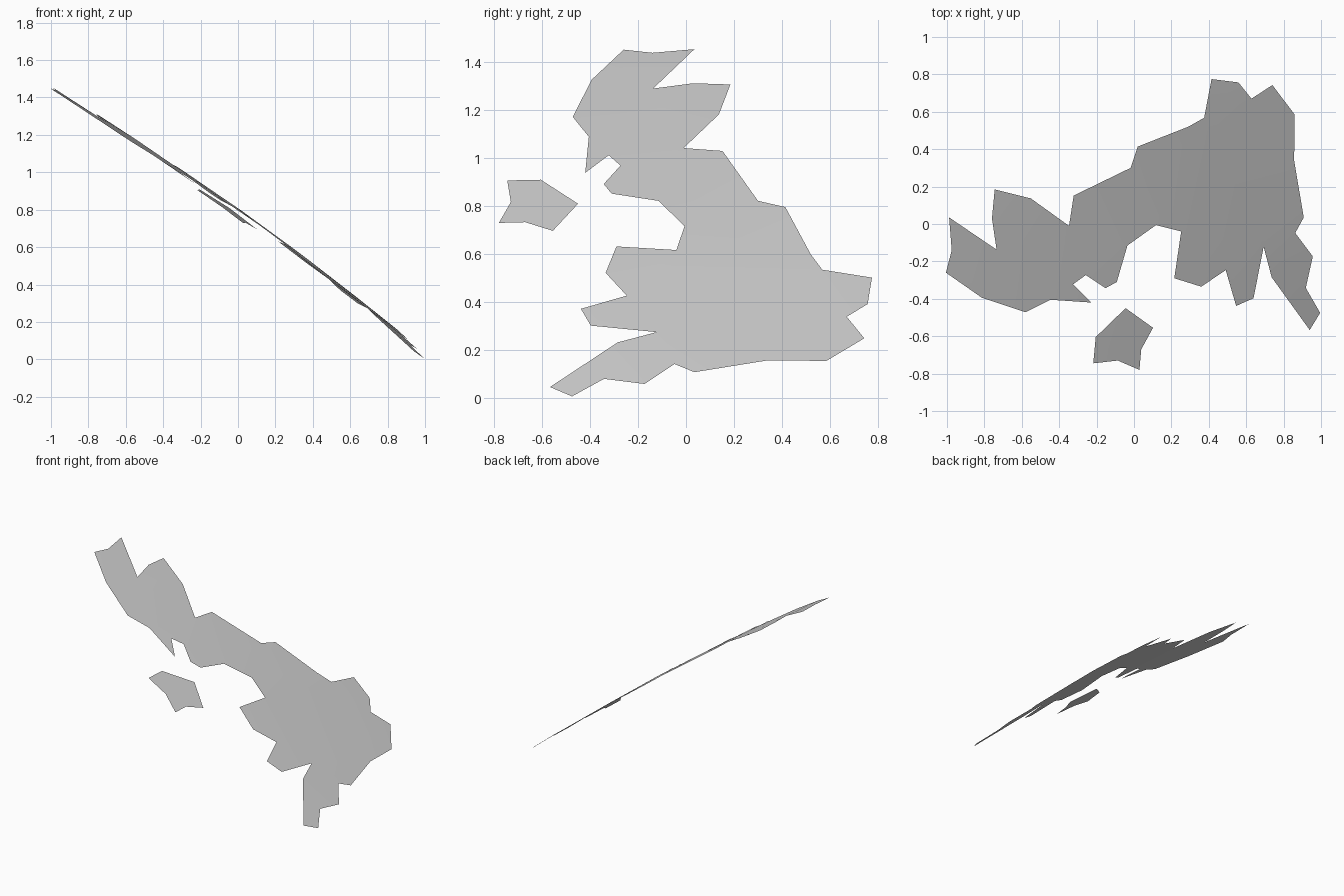
import bpy, bmesh, math

# The land is a patch of a large globe: outlines are given in (y, z), x follows from the sphere
R = 16.4
CX, CY, CZ = -9.507, 0.479, -12.555


def on_globe(y, z):
    return (CX + math.sqrt(R * R - (y - CY) ** 2 - (z - CZ) ** 2), y, z)


def land(name, outline):
    bm = bmesh.new()
    face = bm.faces.new([bm.verts.new(on_globe(y, z)) for y, z in outline])
    face.normal_update()
    if face.normal.z < 0:
        face.normal_flip()
    bmesh.ops.triangulate(bm, faces=[face], quad_method='BEAUTY', ngon_method='BEAUTY')
    for f in bm.faces:
        f.smooth = True
    me = bpy.data.meshes.new(name)
    bm.to_mesh(me)
    bm.free()
    ob = bpy.data.objects.new(name, me)
    bpy.context.collection.objects.link(ob)
    return ob


# Main island coast, clockwise from the north-west tip
land("main_island", [
    (-.26, 1.45), (-.14, 1.437), (.035, 1.452), (-.137, 1.288), (.03, 1.31),
    (.185, 1.305), (.137, 1.18), (-.01, 1.04), (.152, 1.028), (.30, .82),
    (.414, .794), (.52, .597), (.568, .533), (.775, .50), (.757, .39),
    (.67, .337), (.743, .247), (.585, .153), (.34, .155), (.035, .106),
    (-.048, .14), (-.173, .057), (-.342, .078), (-.475, .005), (-.567, .044),
    (-.285, .23), (-.122, .273), (-.397, .30), (-.438, .37), (-.247, .425),
    (-.335, .52), (-.29, .63), (-.04, .615), (-.006, .715), (-.115, .82),
    (-.31, .85), (-.343, .89), (-.273, .967), (-.322, 1.01), (-.42, .937),
    (-.405, 1.087), (-.472, 1.17), (-.393, 1.325)])

# Small western island
land("west_island", [
    (-.745, .905), (-.605, .908), (-.45, .808), (-.555, .695),
    (-.67, .731), (-.78, .728), (-.73, .815)])
